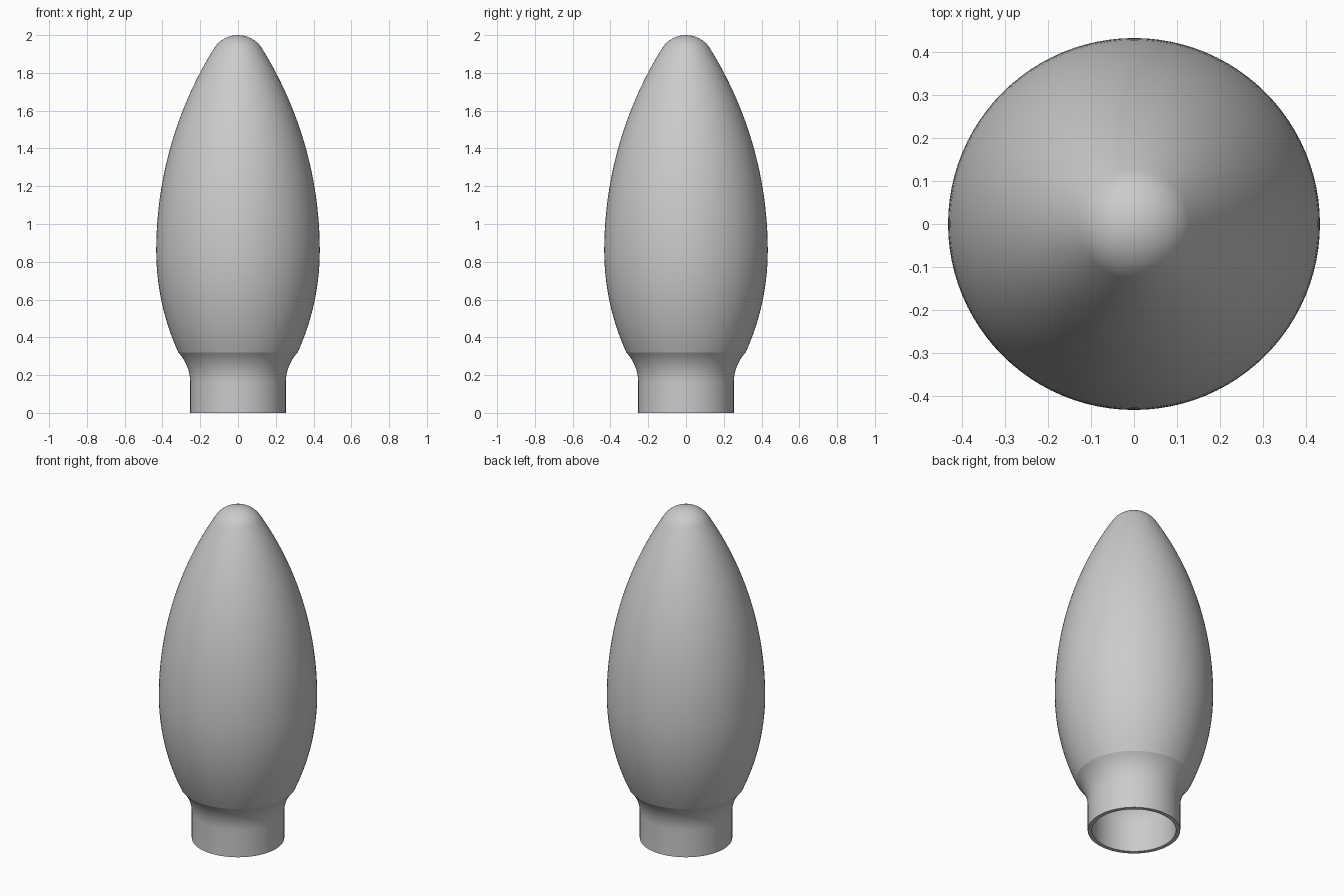
import bpy, bmesh
from math import sqrt, sin, cos, asin, tau, radians

cube = bpy.data.objects.get("Cube")
if cube:
    bpy.data.objects.remove(cube, do_unlink=True)

NECK_R, NECK_TOP = 0.253, 0.16
SEAM_R, SEAM_Z = 0.316, 0.32
BELLY_R, BELLY_Z = 0.433, 0.86
TIP_R, TIP_Z = 0.13, 1.925
TOP = 2.0
WALL = 0.023


def arc(r0, z0, r1, z1, steps):
    """Circular arc that is upright at (r0, z0) and ends at (r1, z1)."""
    dr, dz = r1 - r0, z1 - z0
    radius = (dr * dr + dz * dz) / (2 * abs(dr))
    end = asin(dz / radius)
    side = 1 if dr > 0 else -1
    return [(r0 + side * radius * (1 - cos(end * i / steps)),
             z0 + radius * sin(end * i / steps)) for i in range(steps + 1)]


# Outline: straight neck, flare, seam, lower belly, upper taper, round tip
profile = [(NECK_R, 0)]
profile += arc(NECK_R, NECK_TOP, SEAM_R, SEAM_Z, 10)
profile += arc(BELLY_R, BELLY_Z, SEAM_R, SEAM_Z, 14)[::-1][1:]
profile += arc(BELLY_R, BELLY_Z, TIP_R, TIP_Z, 24)[1:]
cap_h = TOP - TIP_Z
cap_radius = (TIP_R ** 2 + cap_h ** 2) / (2 * cap_h)
cap_angle = asin(TIP_R / cap_radius)
for i in range(1, 13):
    a = cap_angle * (1 - i / 12)
    profile.append((cap_radius * sin(a), TOP - cap_radius * (1 - cos(a))))

# Lathe the outline around the z axis
bm = bmesh.new()
verts = [bm.verts.new((r, 0, z)) for r, z in profile]
edges = [bm.edges.new(pair) for pair in zip(verts, verts[1:])]
bmesh.ops.spin(bm, geom=verts + edges, cent=(0, 0, 0), axis=(0, 0, 1),
               angle=tau, steps=96)
bmesh.ops.remove_doubles(bm, verts=bm.verts, dist=0.0001)
bmesh.ops.recalc_face_normals(bm, faces=bm.faces)
side = next(f for f in bm.faces if abs(f.normal.z) < 0.1)
center = side.calc_center_median()
if side.normal.x * center.x + side.normal.y * center.y < 0:
    bmesh.ops.reverse_faces(bm, faces=bm.faces)
mesh = bpy.data.meshes.new("bulb_shell")
bm.to_mesh(mesh)
bm.free()
shell = bpy.data.objects.new("bulb_shell", mesh)
bpy.context.collection.objects.link(shell)

# Plain grey finish
grey = bpy.data.materials.new("plain_grey")
grey.use_nodes = True
colour = (0.6, 0.6, 0.6, 1)
grey.diffuse_color = colour
grey.node_tree.nodes["Principled BSDF"].inputs["Base Color"].default_value = colour
mesh.materials.append(grey)

# Hollow wall, open at the foot of the neck
bpy.ops.object.select_all(action='DESELECT')
shell.select_set(True)
bpy.context.view_layer.objects.active = shell
wall = shell.modifiers.new("wall", 'SOLIDIFY')
wall.thickness = WALL
wall.offset = -1
bpy.ops.object.modifier_apply(modifier=wall.name)
bpy.ops.object.shade_smooth_by_angle(angle=radians(14))
